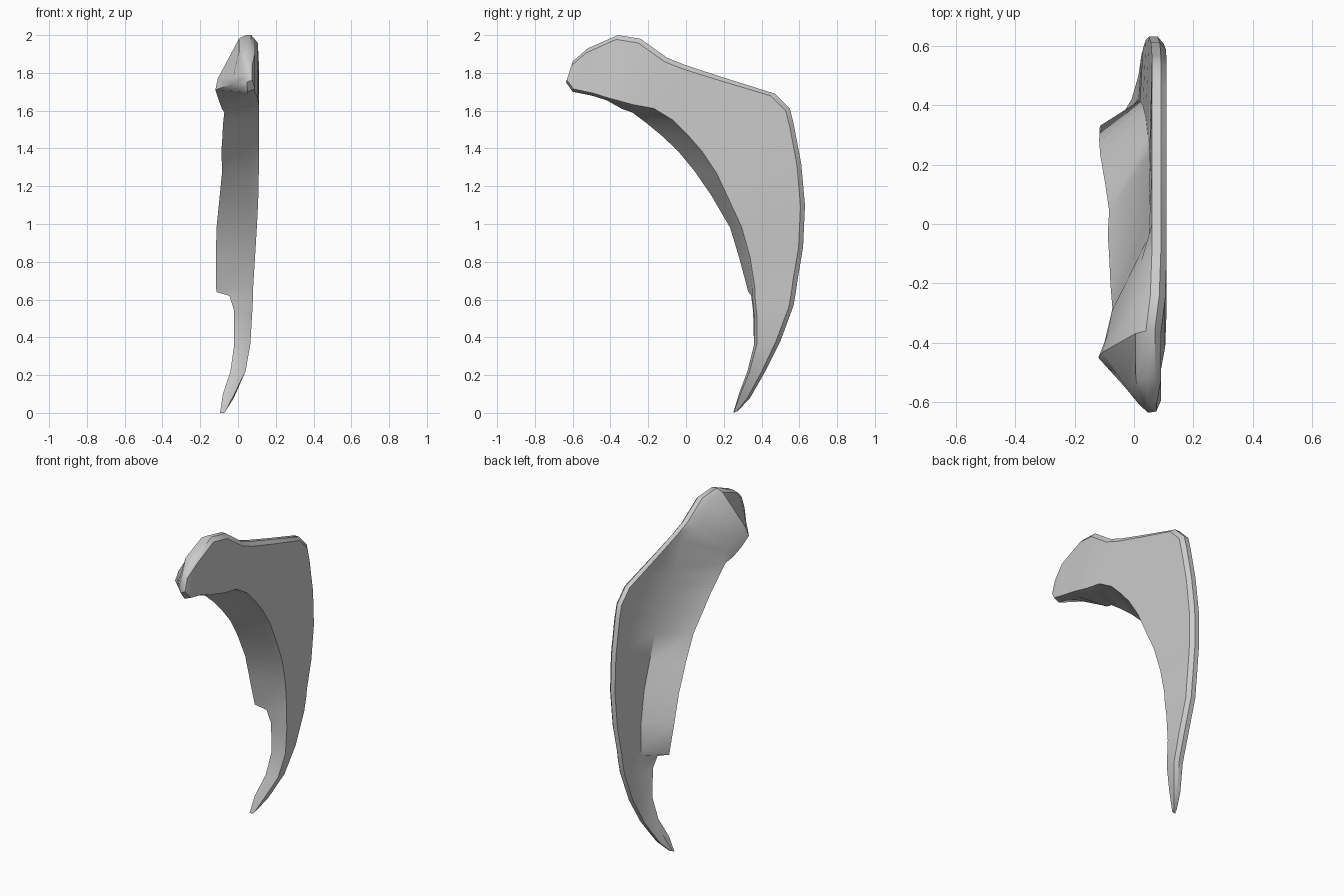
import bpy, bmesh, math, random
from mathutils import Vector

cube = bpy.data.objects.get("Cube")
if cube:
    bpy.data.objects.remove(cube, do_unlink=True)
random.seed(4)

grey = bpy.data.materials.new("plain grey")
grey.use_nodes = True
grey.diffuse_color = (0.6, 0.6, 0.6, 1)
grey.node_tree.nodes["Principled BSDF"].inputs["Base Color"].default_value = (0.6, 0.6, 0.6, 1)

# Stations from the lower tip to the head:
# outer x, spine (y, z), inner edge (y, z), flange edge (x, y, z), fold fraction
STATIONS = [
    (-.07, .275, .01, .25, .00, -.095, .25, .00, .3),
    (-.02, .34, .08, .28, .10, -.08, .28, .10, .3),
    (.04, .42, .22, .325, .22, -.04, .33, .22, .3),
    (.065, .50, .38, .36, .36, -.02, .36, .36, .3),
    (.075, .57, .57, .36, .52, -.02, .355, .54, .3),
    (.08, .585, .66, .35, .62, -.045, .345, .62, .28),
    (.08, .59, .70, .35, .66, -.115, .33, .64, .27),
    (.09, .62, .88, .325, .82, -.118, .285, .82, .25),
    (.10, .63, 1.10, .28, .98, -.115, .235, .98, .22),
    (.107, .61, 1.32, .215, 1.12, -.10, .14, 1.15, .2),
    (.11, .57, 1.53, .15, 1.26, -.09, .04, 1.28, .2),
    (.11, .55, 1.61, .07, 1.38, -.09, -.04, 1.38, .23),
    (.11, .47, 1.69, 0, 1.46, -.085, -.12, 1.46, .28),
    (.11, .20, 1.775, -.08, 1.54, -.08, -.20, 1.53, .45),
    (.11, 0, 1.84, -.18, 1.60, -.08, -.28, 1.59, .78),
]
HEAD = [
    (.11, -.10, 1.88, -.29, 1.62, -.085, -.34, 1.61, .88),
    (.105, -.24, 1.98, -.42, 1.655, -.10, -.40, 1.65, .92),
    (.09, -.36, 2.0, -.50, 1.68, -.12, -.45, 1.71, .94),
    (.09, -.52, 1.93, -.60, 1.70, -.03, -.55, 1.74, .94),
    (.075, -.60, 1.86, -.635, 1.75, .02, -.61, 1.77, .94),
]


def section(st, head):
    """Closed loop: flat blade with a flange folded off its inner edge."""
    xo, oy, oz, ey, ez, fx, fy, fz, t = st
    w = xo - fx
    spine, edge = Vector((0, oy, oz)), Vector((0, ey, ez))
    flange = Vector((fx, fy, fz))
    if not head and fz > .7:            # slightly ragged flange rim
        flange.y += random.uniform(-.006, .006)
        flange.x += random.uniform(0, .008)
    span = spine - edge
    bevel = span.normalized() * min(.025, span.length * .2)

    def at(p, x):
        return Vector((x, p.y, p.z))
    fold_x = xo - min(.085 if head else .06, .7 * w)
    fold = at(edge + span * t, fold_x)
    rim = flange.lerp(fold, .22 if head else .04)
    if head:
        rim.x = flange.x + .1 * (fold.x - flange.x)
    return [at(spine - bevel, xo), at(spine, xo - min(.02, .25 * w)),
            at(spine, xo - min(.05, .6 * w)), fold, rim, flange,
            at(edge, xo - min(.04, .5 * w)), at(edge + bevel * .6, xo)]


# Loft the sections into one closed body
bm = bmesh.new()
loops = [section(s, False) for s in STATIONS] + [section(s, True) for s in HEAD]
rings = [[bm.verts.new(p) for p in loop] for loop in loops]
for a, b in zip(rings, rings[1:]):
    for i in range(len(a)):
        j = (i + 1) % len(a)
        bm.faces.new((a[i], a[j], b[j], b[i]))
bm.faces.new(rings[0])
bm.faces.new(rings[-1])
bmesh.ops.triangulate(bm, faces=[f for f in bm.faces if len(f.verts) > 4])
bmesh.ops.recalc_face_normals(bm, faces=bm.faces[:])
mesh = bpy.data.meshes.new("curved_blade")
bm.to_mesh(mesh)
bm.free()
mesh.materials.append(grey)
blade = bpy.data.objects.new("curved_blade", mesh)
bpy.context.collection.objects.link(blade)

# Smooth shading with sharp creases
bpy.ops.object.select_all(action='DESELECT')
blade.select_set(True)
bpy.context.view_layer.objects.active = blade
bpy.ops.object.shade_smooth_by_angle(angle=math.radians(35))
